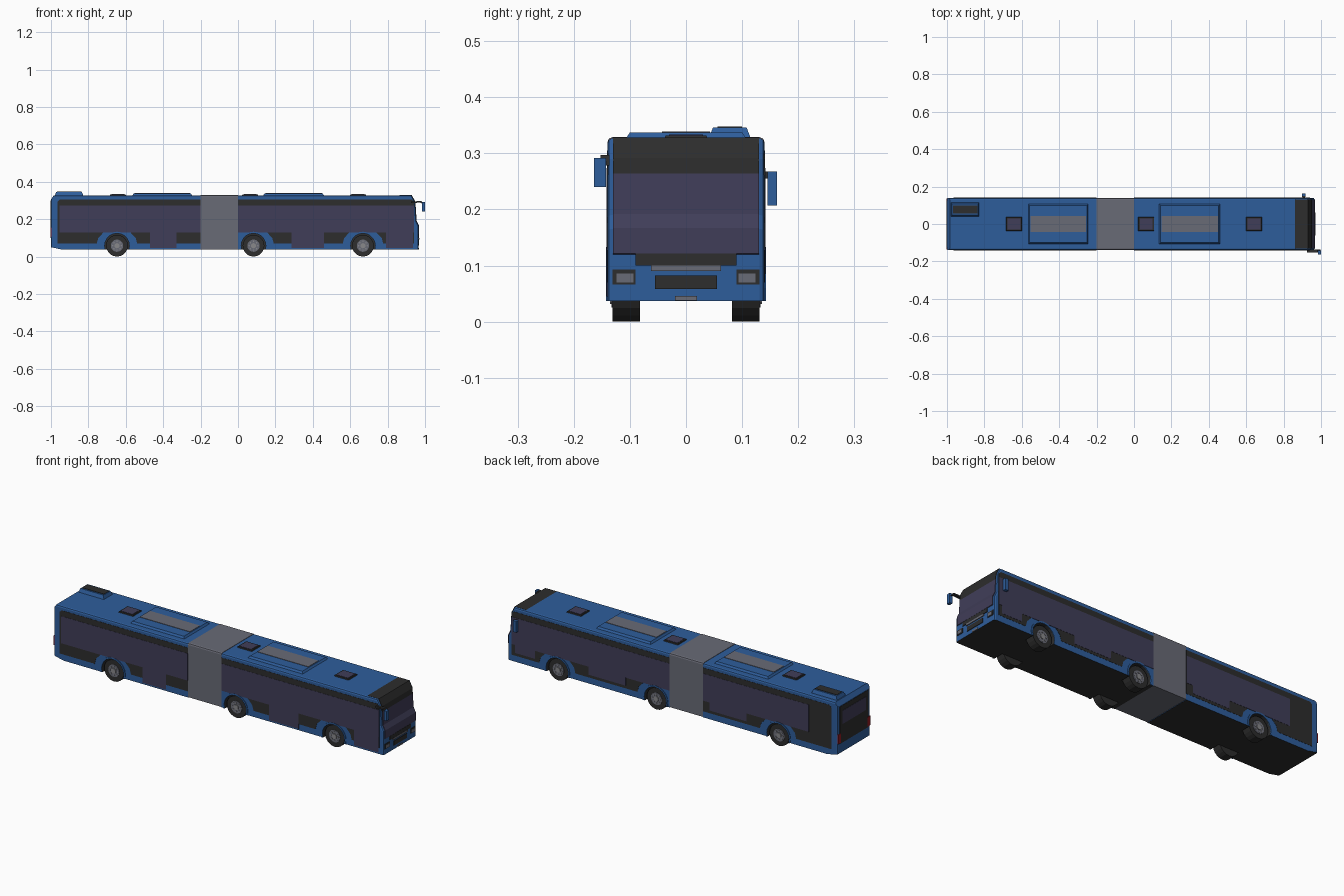
import bpy, bmesh, math

cube = bpy.data.objects.get("Cube")
if cube:
    bpy.data.objects.remove(cube, do_unlink=True)


def material(name, rgb):
    m = bpy.data.materials.new(name)
    m.use_nodes = True
    m.diffuse_color = (*rgb, 1)
    m.node_tree.nodes["Principled BSDF"].inputs["Base Color"].default_value = (*rgb, 1)
    return m


BLUE = material("blue paint", (0.027, 0.11, 0.33))
BLACK = material("black trim", (0.026, 0.026, 0.026))
GLASS = material("tinted glass", (0.051, 0.047, 0.098))
GREY = material("grey panel", (0.14, 0.145, 0.18))
SILVER = material("silver metal", (0.25, 0.25, 0.26))
RED = material("red lamp", (0.3, 0.01, 0.015))


def finish(name, bm, *mats):
    bmesh.ops.recalc_face_normals(bm, faces=bm.faces)
    me = bpy.data.meshes.new(name)
    bm.to_mesh(me)
    bm.free()
    for m in mats:
        me.materials.append(m)
    ob = bpy.data.objects.new(name, me)
    bpy.context.collection.objects.link(ob)
    return ob


def prism_bm(pts, y0, y1):
    """Extrude an x-z outline along y."""
    bm = bmesh.new()
    a = [bm.verts.new((x, y0, z)) for x, z in pts]
    b = [bm.verts.new((x, y1, z)) for x, z in pts]
    n = len(pts)
    bm.faces.new(a)
    bm.faces.new(b)
    for i in range(n):
        j = (i + 1) % n
        bm.faces.new((a[i], a[j], b[j], b[i]))
    bmesh.ops.recalc_face_normals(bm, faces=bm.faces)
    return bm


def prism(name, pts, y0, y1, mat):
    return finish(name, prism_bm(pts, y0, y1), mat)


def box(name, x0, x1, y0, y1, z0, z1, mat, taper=0.0):
    """Box whose top can be drawn in on all sides."""
    bm = prism_bm([(x0, z0), (x1, z0), (x1, z1), (x0, z1)], y0, y1)
    cx, cy = (x0 + x1) / 2, (y0 + y1) / 2
    for v in bm.verts:
        if v.co.z > (z0 + z1) / 2:
            v.co.x -= math.copysign(taper, v.co.x - cx)
            v.co.y -= math.copysign(taper, v.co.y - cy)
    return finish(name, bm, mat)


W, FLOOR, ROOF = 0.14, 0.037, 0.327
WHEELS = (-0.647, 0.083, 0.668)
AXLE, ARCH = 0.058, 0.066


def arc(cx, r, steps=12):
    """Wheel arch from left to right, starting and ending at floor height."""
    low = math.asin((FLOOR - AXLE) / r)
    for i in range(steps + 1):
        a = math.pi - low - (math.pi - 2 * low) * i / steps
        yield cx + r * math.cos(a), AXLE + r * math.sin(a)


def shell(name, pts, mat):
    """Body section with softened long roof edges and end corners."""
    bm = prism_bm(pts, -W, W)
    soft = []
    for e in bm.edges:
        p, q = e.verts[0].co, e.verts[1].co
        if abs(p.y - q.y) < 1e-5:
            roof = min(p.z, q.z) > ROOF - 0.002
            end = min(p.x, q.x) > 0.92 or max(p.x, q.x) < -0.99
            if roof or end:
                soft.append(e)
    bmesh.ops.bevel(bm, geom=soft, offset=0.009, segments=2, affect='EDGES', profile=0.5)
    bm.normal_update()
    # Arch linings and underside are black
    for f in bm.faces:
        n, c = f.normal, f.calc_center_median()
        arch = abs(n.y) < 0.1 and c.z < 0.13 and abs(n.x) < 0.995
        if n.z < -0.9 or (arch and c.x < 0.9 and c.x > -0.95):
            f.material_index = 1
    return finish(name, bm, mat, BLACK if mat is BLUE else mat)


# Body sections and the bellows between them
shell("rear_body", [(-1, 0.05), (-0.94, FLOOR), *arc(WHEELS[0], ARCH),
                    (-0.2, FLOOR), (-0.2, ROOF), (-0.985, ROOF), (-1, 0.305)], BLUE)
shell("front_body", [(0, FLOOR), *arc(WHEELS[1], ARCH), *arc(WHEELS[2], ARCH),
                     (0.965, FLOOR), (0.965, 0.165), (0.952, 0.19),
                     (0.946, 0.29), (0.928, ROOF), (0, ROOF)], BLUE)
shell("bellows", [(-0.2, FLOOR + 0.002), (0, FLOOR + 0.002), (0, ROOF + 0.002),
                  (-0.2, ROOF + 0.002)], GREY)
for i, wx in enumerate(WHEELS):
    box(f"wheel_well_core_{i}", wx - 0.07, wx + 0.07, -0.083, 0.083, FLOOR, 0.13, BLACK)


def side_plate(name, pts, s, mat, t):
    prism(name, pts, s * (W - 0.002), s * (W + t), mat)


def rect(x0, x1, z0, z1):
    return [(x0, z0), (x1, z0), (x1, z1), (x0, z1)]


# Glazing: black surround, lower panels shaped round the arches, then glass
SECTIONS = {"rear": (-0.965, -0.2), "front": (0.0, 0.94)}
LOWER = [(-0.965, WHEELS[0], 0, 1), (WHEELS[0], -0.2, 1, 0),
         (WHEELS[1], WHEELS[2], 1, 1), (WHEELS[2], 0.94, 1, 0)]
DOORS = [(-0.47, -0.33), (0.285, 0.46), (0.79, 0.935)]
LOW_GLASS = [(-0.46, -0.24), (0.26, 0.48), (0.8, 0.92)]
for s, side in ((-1, "right"), (1, "left")):
    for part, (x0, x1) in SECTIONS.items():
        e0, e1 = (0.012, 0) if part == "rear" else (0, 0.012)
        surround = [(x0, 0.13), (x1, 0.13), (x1, 0.305 - e1), (x1 - e1, 0.305),
                    (x0 + e0, 0.305), (x0, 0.305 - e0)]
        side_plate(f"{side}_{part}_window_surround", surround, s, BLACK, 0.001)
        g0 = -0.83 if s > 0 and part == "rear" else x0 + (0.01 if part == "rear" else 0)
        side_plate(f"{side}_{part}_window_glass", rect(g0, x1, 0.128, 0.274), s, GLASS, 0.002)
    for i, (a, b, ca, cb) in enumerate(LOWER):
        pts = [(a + 0.108 * ca, 0.07), (b - 0.108 * cb, 0.07), (b - 0.1 * cb, 0.1),
               (b - 0.07 * cb, 0.131), (a + 0.07 * ca, 0.131), (a + 0.1 * ca, 0.1)]
        side_plate(f"{side}_lower_panel_{i}", pts, s, BLACK, 0.001)
    for i, (a, b) in enumerate(DOORS if s < 0 else LOW_GLASS):
        z0 = 0.045 if s < 0 else 0.085
        side_plate(f"{side}_{'door' if s < 0 else 'low_window'}_{i}",
                   rect(a, b, z0, 0.13), s, GLASS, 0.002)
    # Wheel arch lips
    for i, wx in enumerate(WHEELS):
        ring = list(arc(wx, ARCH)) + list(arc(wx, ARCH + 0.009))[::-1]
        side_plate(f"{side}_arch_lip_{i}", ring, s, BLUE, 0.003)


def disc(name, cx, r, y0, y1, mat, n=20, cz=0.058):
    pts = [(cx + r * math.cos(2 * math.pi * k / n), cz + r * math.sin(2 * math.pi * k / n))
           for k in range(n)]
    return prism(name, pts, y0, y1, mat)


# Wheels: tyre, rim, hub and bolts
for s, side in ((-1, "right"), (1, "left")):
    for i, wx in enumerate(WHEELS):
        disc(f"{side}_tyre_{i}", wx, 0.058, s * 0.082, s * 0.131, BLACK)
        disc(f"{side}_rim_{i}", wx, 0.033, s * 0.125, s * 0.133, GREY)
        disc(f"{side}_hub_{i}", wx, 0.014, s * 0.13, s * 0.137, SILVER, 12)
        for k in range(8):
            a = k * math.pi / 4
            disc(f"{side}_bolt_{i}_{k}", wx + 0.023 * math.cos(a), 0.004, s * 0.13,
                 s * 0.135, SILVER, 6, AXLE + 0.023 * math.sin(a))


def front_strip(name, pts, half, mat, t=0.003):
    out = [(x + t, z + t * 0.6) for x, z in reversed(pts)]
    prism(name, pts + out, -half, half, mat)


# Front face
front_strip("front_header", [(0.86, 0.326), (0.927, 0.326), (0.9455, 0.29), (0.9475, 0.262)],
            0.13, BLACK)
front_strip("windscreen", [(0.9475, 0.262), (0.952, 0.19), (0.965, 0.165), (0.965, 0.12)],
            0.13, GLASS)
box("windscreen_sill", 0.96, 0.968, -0.09, 0.09, 0.1, 0.121, BLACK)
box("front_trim_bar", 0.96, 0.9695, -0.062, 0.062, 0.09, 0.1, GREY)
box("front_grille", 0.96, 0.968, -0.055, 0.055, 0.058, 0.082, BLACK)
box("number_plate", 0.96, 0.968, -0.02, 0.02, 0.038, 0.046, GREY)
for s, side in ((-1, "right"), (1, "left")):
    y = sorted((s * 0.09, s * 0.131))
    box(f"{side}_headlight_housing", 0.955, 0.967, *y, 0.066, 0.093, BLACK)
    y = sorted((s * 0.094, s * 0.124))
    box(f"{side}_headlight", 0.96, 0.969, *y, 0.07, 0.086, GREY)

# Rear face
box("rear_panel", -1.0, -0.99, -0.122, 0.122, 0.1, 0.3, BLACK).location.x = -0.0015
box("rear_window", -1.0, -0.99, -0.1, 0.1, 0.2, 0.272, GLASS).location.x = -0.003
for s, side in ((-1, "right"), (1, "left")):
    y = sorted((s * 0.112, s * 0.137))
    box(f"{side}_tail_lamp", -1.003, -0.984, *y, 0.105, 0.155, RED)

# Roof pods with grey centre panels
for name, x0, x1 in (("rear", -0.57, -0.24), ("front", 0.13, 0.465)):
    box(f"{name}_roof_pod", x0, x1, -0.112, 0.112, 0.32, 0.337, BLUE, 0.012)
    box(f"{name}_roof_pod_panel", x0 + 0.016, x1 - 0.016, -0.043, 0.043, 0.33, 0.339, GREY)

# Roof hatches
for i, x in enumerate((-0.642, 0.065, 0.642)):
    box(f"hatch_frame_{i}", x - 0.045, x + 0.045, -0.04, 0.04, 0.322, 0.332, BLACK, 0.004)
    box(f"hatch_glass_{i}", x - 0.034, x + 0.034, -0.03, 0.03, 0.326, 0.3335, GLASS)

# Rear air intake
box("roof_intake", -0.982, -0.825, 0.038, 0.118, 0.32, 0.346, BLUE, 0.01)
box("roof_intake_grille", -0.968, -0.838, 0.056, 0.1, 0.33, 0.348, BLACK)

# Mirrors
prism("right_mirror_arm", [(0.925, 0.285), (0.975, 0.289), (0.99, 0.278), (0.996, 0.278),
                           (0.98, 0.297), (0.925, 0.294)], -0.152, -0.136, BLACK)
box("right_mirror", 0.984, 1.0, -0.164, -0.143, 0.24, 0.292, BLUE)
box("left_mirror_arm", 0.902, 0.914, 0.135, 0.15, 0.255, 0.268, BLACK)
box("left_mirror", 0.898, 0.918, 0.145, 0.162, 0.207, 0.268, BLUE)
